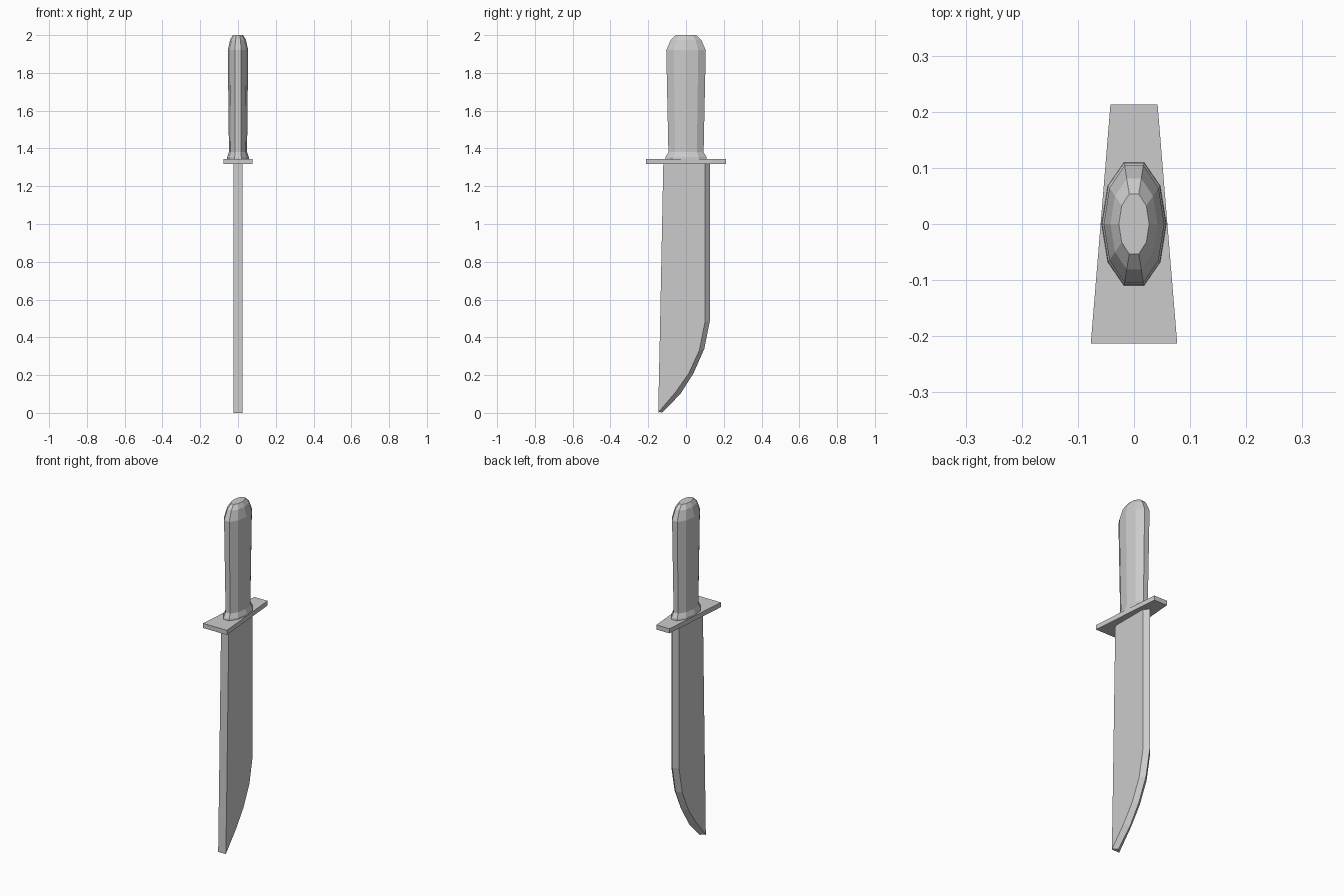
import bpy, bmesh, math

if "Cube" in bpy.data.objects:
    bpy.data.objects.remove(bpy.data.objects["Cube"])


def loft(name, rings, closed_caps=True):
    """Skin equal-length rings of points into a closed solid."""
    bm = bmesh.new()
    loops = [[bm.verts.new(p) for p in ring] for ring in rings]
    n = len(loops[0])
    for a, b in zip(loops, loops[1:]):
        for i in range(n):
            j = (i + 1) % n
            bm.faces.new((a[i], a[j], b[j], b[i]))
    if closed_caps:
        bm.faces.new(loops[0])
        bm.faces.new(loops[-1])
    bmesh.ops.recalc_face_normals(bm, faces=bm.faces[:])
    mesh = bpy.data.meshes.new(name)
    bm.to_mesh(mesh)
    bm.free()
    obj = bpy.data.objects.new(name, mesh)
    bpy.context.collection.objects.link(obj)
    return obj


# Blade: flat spine, flat sides, V-shaped cutting edge curving to the tip
# each station: (spine y, spine z), (bevel y, bevel z), (edge y, edge z)
T = 0.025
stations = [
    ((-0.120, 1.33), (0.100, 1.33), (0.127, 1.33)),
    ((-0.137, 0.48), (0.100, 0.48), (0.127, 0.49)),
    ((-0.140, 0.33), (0.070, 0.33), (0.097, 0.34)),
    ((-0.143, 0.21), (0.015, 0.21), (0.040, 0.21)),
    ((-0.145, 0.10), (-0.055, 0.11), (-0.030, 0.10)),
    ((-0.147, 0.00), (-0.145, 0.005), (-0.125, 0.002)),
]
loft("blade", [[(-T, *s), (-T, *b), (0, *e), (T, *b), (T, *s)]
               for s, b, e in stations])

# Guard: thin tapered plate
outline = [(-0.077, -0.213), (0.077, -0.213), (0.042, 0.213), (-0.042, 0.213)]
loft("guard", [[(x, y, z) for x, y in outline] for z in (1.318, 1.345)])

# Handle: ten-sided oval grip, flared at the guard and rounded at the pommel
grip = [(1.342, 0.058, 0.116), (1.355, 0.057, 0.114), (1.38, 0.048, 0.098),
        (1.92, 0.054, 0.110), (1.975, 0.042, 0.085), (2.0, 0.027, 0.056)]
loft("handle", [[(rx * math.cos(k * math.pi / 5), ry * math.sin(k * math.pi / 5), z)
                 for k in range(10)] for z, rx, ry in grip])
